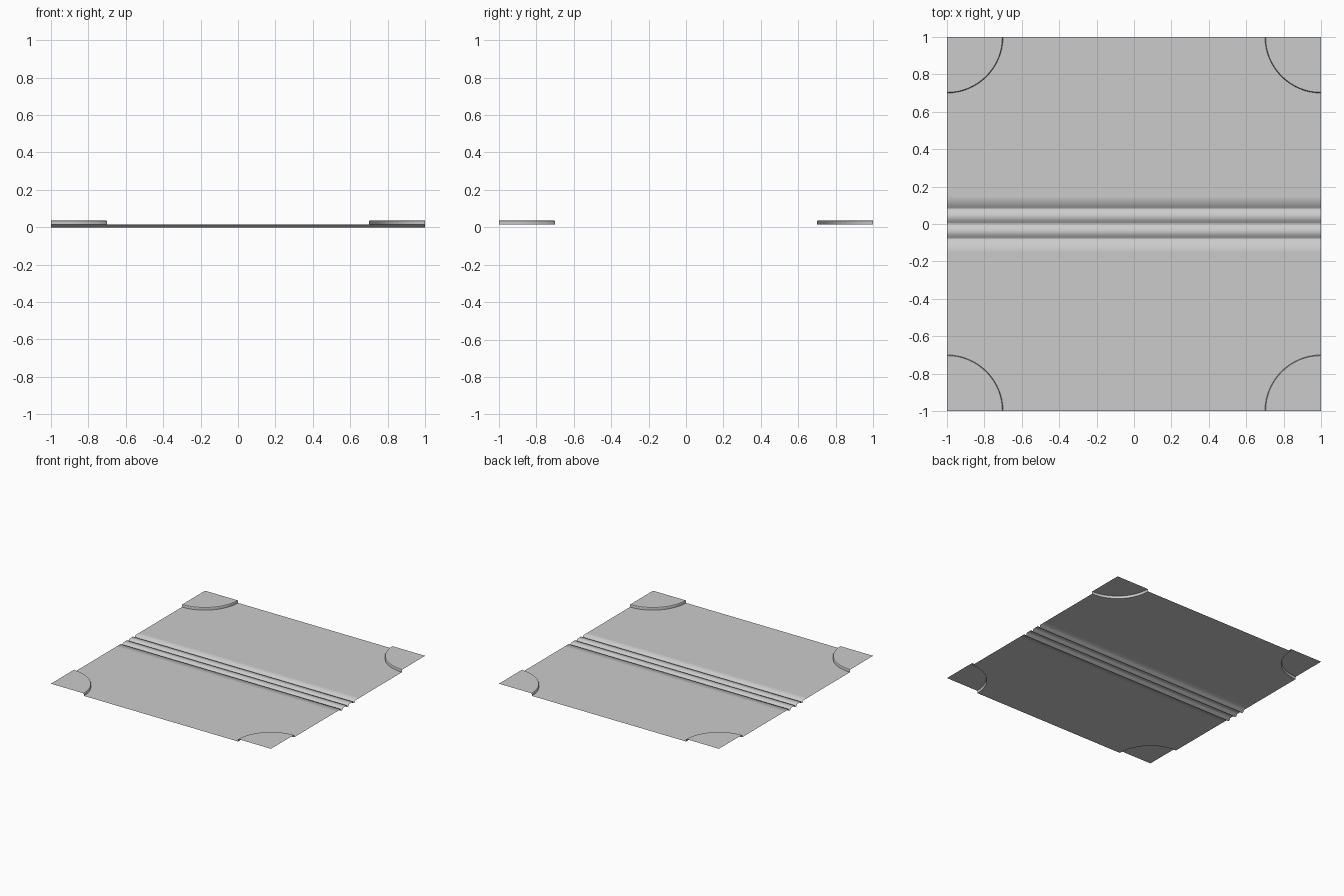
import bpy, bmesh, math

cube = bpy.data.objects.get("Cube")
if cube:
    bpy.data.objects.remove(cube, do_unlink=True)

SHEET, RAISED, RADIUS = 0.016, 0.036, 0.3
STEPS = 16

grey = bpy.data.materials.new("plain grey")
grey.use_nodes = True
grey.diffuse_color = (0.6, 0.6, 0.6, 1)
grey.node_tree.nodes["Principled BSDF"].inputs["Base Color"].default_value = (0.6, 0.6, 0.6, 1)


def finish(name, bm, smooth):
    bmesh.ops.remove_doubles(bm, verts=bm.verts, dist=0.0001)
    mesh = bpy.data.meshes.new(name)
    bm.to_mesh(mesh)
    bm.free()
    mesh.materials.append(grey)
    for face in mesh.polygons:
        face.use_smooth = smooth
    obj = bpy.data.objects.new(name, mesh)
    bpy.context.collection.objects.link(obj)
    return obj


def arc(sx, sy, radius, z):
    """Quarter circle about a tile corner, from the side edge to the end edge."""
    return [(sx * (1 - radius * math.sin(a)), sy * (1 - radius * math.cos(a)), z)
            for a in (math.pi / 2 * i / STEPS for i in range(STEPS + 1))]


def add_face(bm, points):
    face = bm.faces.new([bm.verts.new(p) for p in points])
    face.normal_update()
    if face.normal.z < 0:
        face.normal_flip()
    return face


# Flat halves of the tile, with quarter circles left out at the corners
for side, sy in (("front", -1), ("back", 1)):
    bm = bmesh.new()
    outline = [(-1, sy * 0.15, SHEET), (1, sy * 0.15, SHEET)]
    outline += arc(1, sy, RADIUS, SHEET) + arc(-1, sy, RADIUS, SHEET)[::-1]
    add_face(bm, outline)
    finish(side + "_sheet", bm, False)

# Raised corner platforms with a softened rim
rim = [(RADIUS, SHEET), (RADIUS - 0.001, RAISED - 0.004), (RADIUS - 0.004, RAISED)]
for side, sy in (("front", -1), ("back", 1)):
    for hand, sx in (("right", -1), ("left", 1)):
        bm = bmesh.new()
        rings = [arc(sx, sy, r, z) for r, z in rim]
        for low, high in zip(rings, rings[1:]):
            for i in range(STEPS):
                add_face(bm, (low[i], low[i + 1], high[i + 1], high[i]))
        add_face(bm, rings[-1] + [(sx, sy, RAISED)])
        finish(f"{side}_{hand}_corner_platform", bm, False)

# Central strip with three parallel grooves
profile = [(-0.15, SHEET)]
for centre in (-0.08, 0, 0.08):
    profile += [(centre - 0.015, SHEET), (centre - 0.007, 0),
                (centre + 0.007, 0), (centre + 0.015, SHEET)]
profile.append((0.15, SHEET))
bm = bmesh.new()
for (y0, z0), (y1, z1) in zip(profile, profile[1:]):
    add_face(bm, ((-1, y0, z0), (1, y0, z0), (1, y1, z1), (-1, y1, z1)))
finish("grooved_strip", bm, True)
